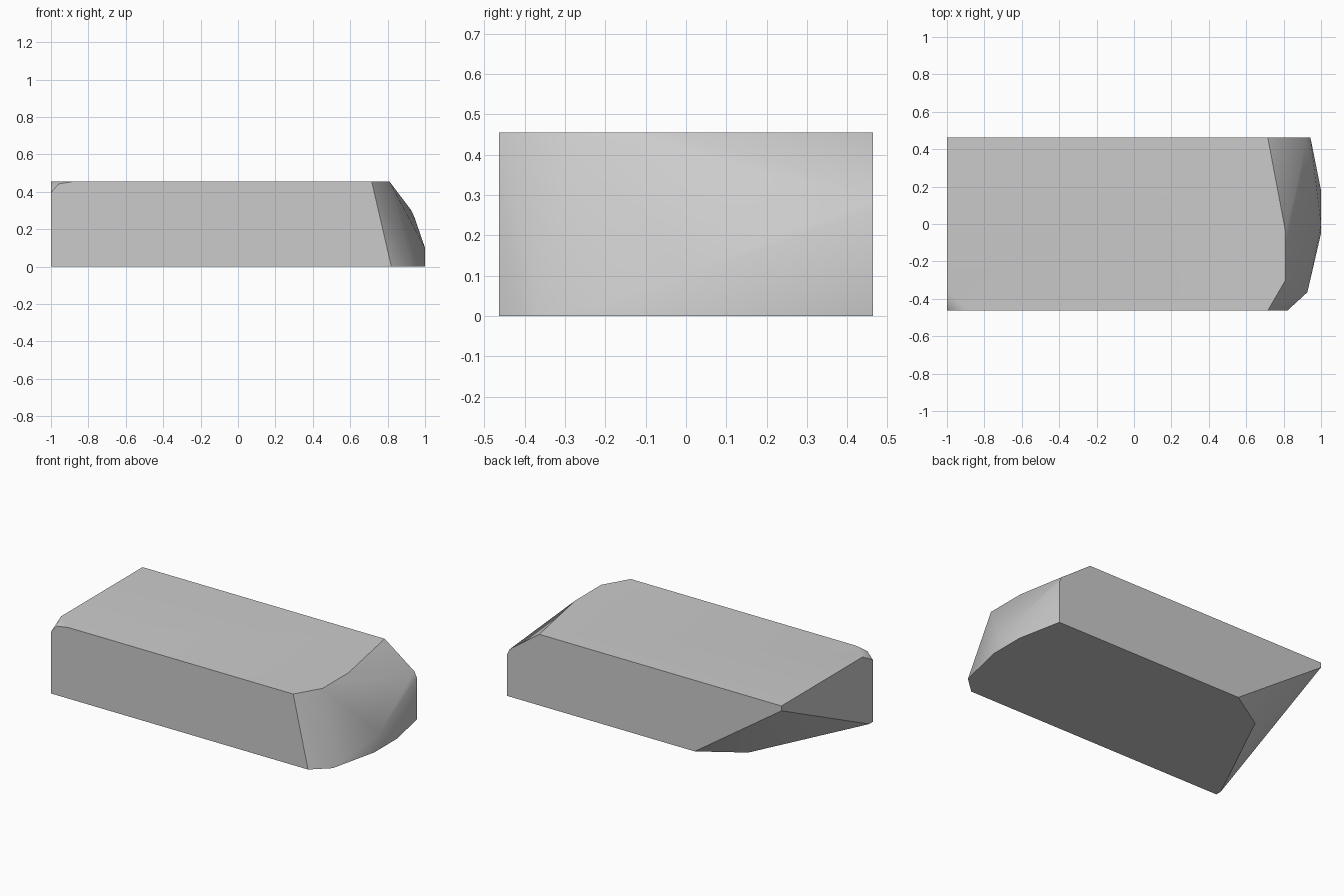
import bpy, bmesh, math

cube = bpy.data.objects.get("Cube")
if cube:
    bpy.data.objects.remove(cube, do_unlink=True)

BACK, FRONT, TOP = 0.463, -0.463, 0.455

# Outline of the flat top
top_outline = [(-1, BACK), (0.715, BACK), (0.81, -0.04), (0.81, -0.3),
               (0.715, FRONT), (-0.88, FRONT), (-0.95, -0.43), (-1, -0.36)]
# Outline of the flat underside
base_outline = [(-0.386, BACK), (0.943, BACK), (1, 0.18), (1, -0.05),
                (0.927, -0.365), (0.82, FRONT), (-1, FRONT), (-1, -0.425),
                (-0.65, 0.298)]
# Corners between top and underside
side_corners = [(-1, BACK, 0.424),                              # above the undercut
                (0.925, BACK, 0.303), (0.943, BACK, 0.265),     # nose, back corner
                (1, 0.0, 0.1),                                  # nose tip
                (-0.96, FRONT, 0.442), (-1, FRONT, 0.395)]      # worn corner

points = [(x, y, TOP) for x, y in top_outline]
points += [(x, y, 0) for x, y in base_outline]
points += side_corners

# Wrap the corners in a convex skin and merge the flat areas
bm = bmesh.new()
for p in points:
    bm.verts.new(p)
hull = bmesh.ops.convex_hull(bm, input=bm.verts)
loose = [g for g in hull["geom_interior"] if isinstance(g, bmesh.types.BMVert)]
bmesh.ops.delete(bm, geom=loose, context="VERTS")
bmesh.ops.dissolve_limit(bm, angle_limit=math.radians(1),
                         verts=bm.verts, edges=bm.edges)
bmesh.ops.recalc_face_normals(bm, faces=bm.faces)
mesh = bpy.data.meshes.new("stone_block")
bm.to_mesh(mesh)
bm.free()

block = bpy.data.objects.new("stone_block", mesh)
bpy.context.collection.objects.link(block)

# Plain stone colour
stone = bpy.data.materials.new("stone_grey")
stone.use_nodes = True
colour = (0.6, 0.6, 0.6, 1)
stone.diffuse_color = colour
stone.node_tree.nodes["Principled BSDF"].inputs["Base Color"].default_value = colour
mesh.materials.append(stone)

# Soft facets on the nose, crisp main edges
bpy.ops.object.select_all(action="DESELECT")
block.select_set(True)
bpy.context.view_layer.objects.active = block
bpy.ops.object.shade_smooth_by_angle(angle=math.radians(30))
